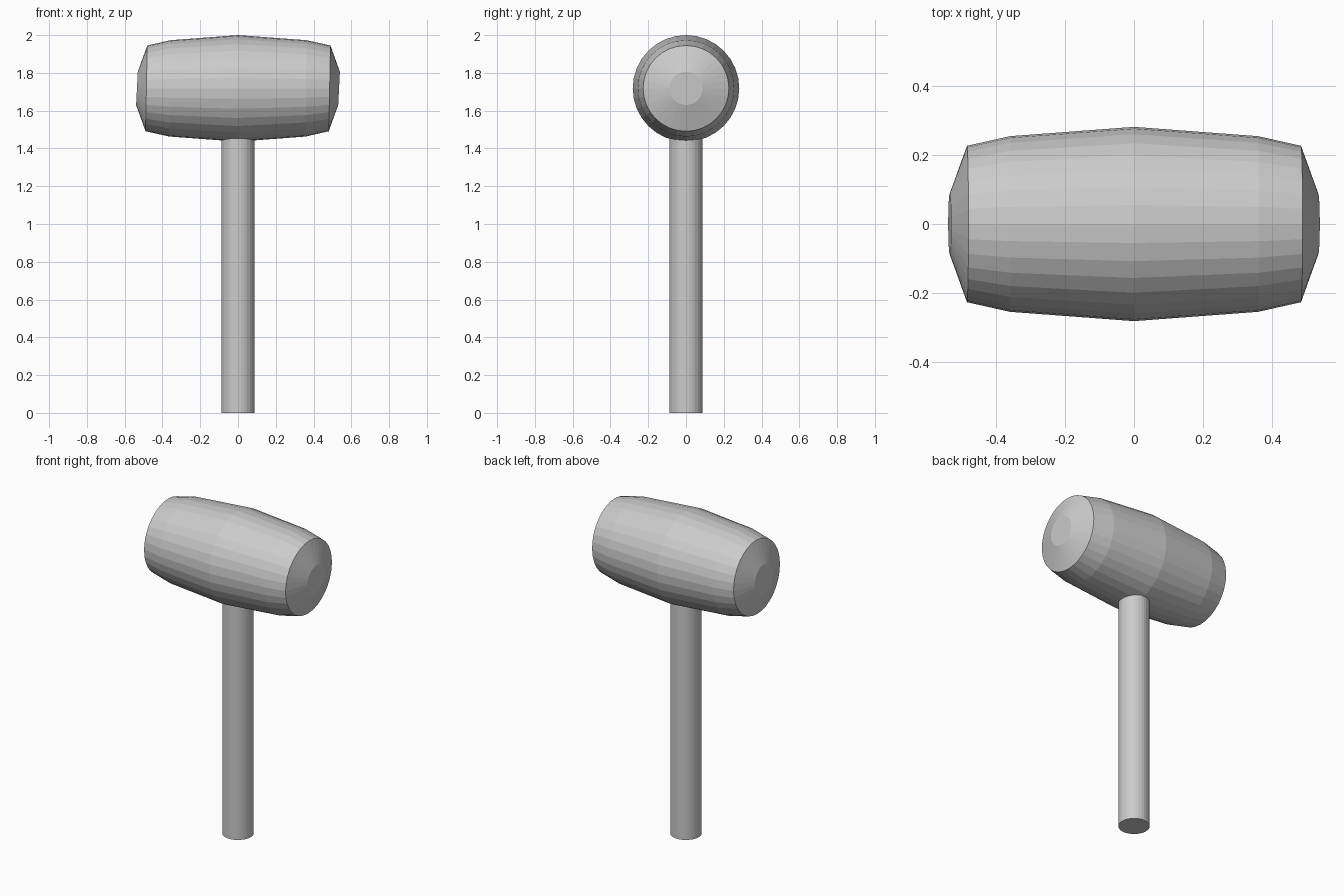
import bpy, bmesh, math

if "Cube" in bpy.data.objects:
    bpy.data.objects.remove(bpy.data.objects["Cube"])

SIDES = 32


def lathe(name, rings, place):
    """Skin circular rings and cap both ends; place(ring, c, s) gives a point."""
    bm = bmesh.new()
    loops = []
    for ring in rings:
        angles = [2 * math.pi * i / SIDES for i in range(SIDES)]
        loops.append([bm.verts.new(place(ring, math.cos(a), math.sin(a))) for a in angles])
    for low, high in zip(loops, loops[1:]):
        for i in range(SIDES):
            j = (i + 1) % SIDES
            bm.faces.new((low[i], low[j], high[j], high[i]))
    bm.faces.new(loops[0])
    bm.faces.new(loops[-1])
    bmesh.ops.recalc_face_normals(bm, faces=bm.faces)
    mesh = bpy.data.meshes.new(name)
    bm.to_mesh(mesh)
    bm.free()
    obj = bpy.data.objects.new(name, mesh)
    bpy.context.collection.objects.link(obj)
    return obj


# Barrel-shaped head: (x, radius, lean of the ring); ends lean slightly
half = [(0.36, 0.255, 0.01), (0.485, 0.227, 0.02), (0.535, 0.088, 0.05)]
profile = [(-x, r, k) for x, r, k in reversed(half)] + [(0, 0.282, 0)] + half
lathe("mallet_head", profile,
      lambda p, c, s: (p[0] + p[2] * p[1] * s, p[1] * c, 1.718 + p[1] * s))

# Straight round handle running up into the head
lathe("handle", [(0, 0.088), (1.5, 0.088)],
      lambda p, c, s: (p[1] * c, p[1] * s, p[0]))
